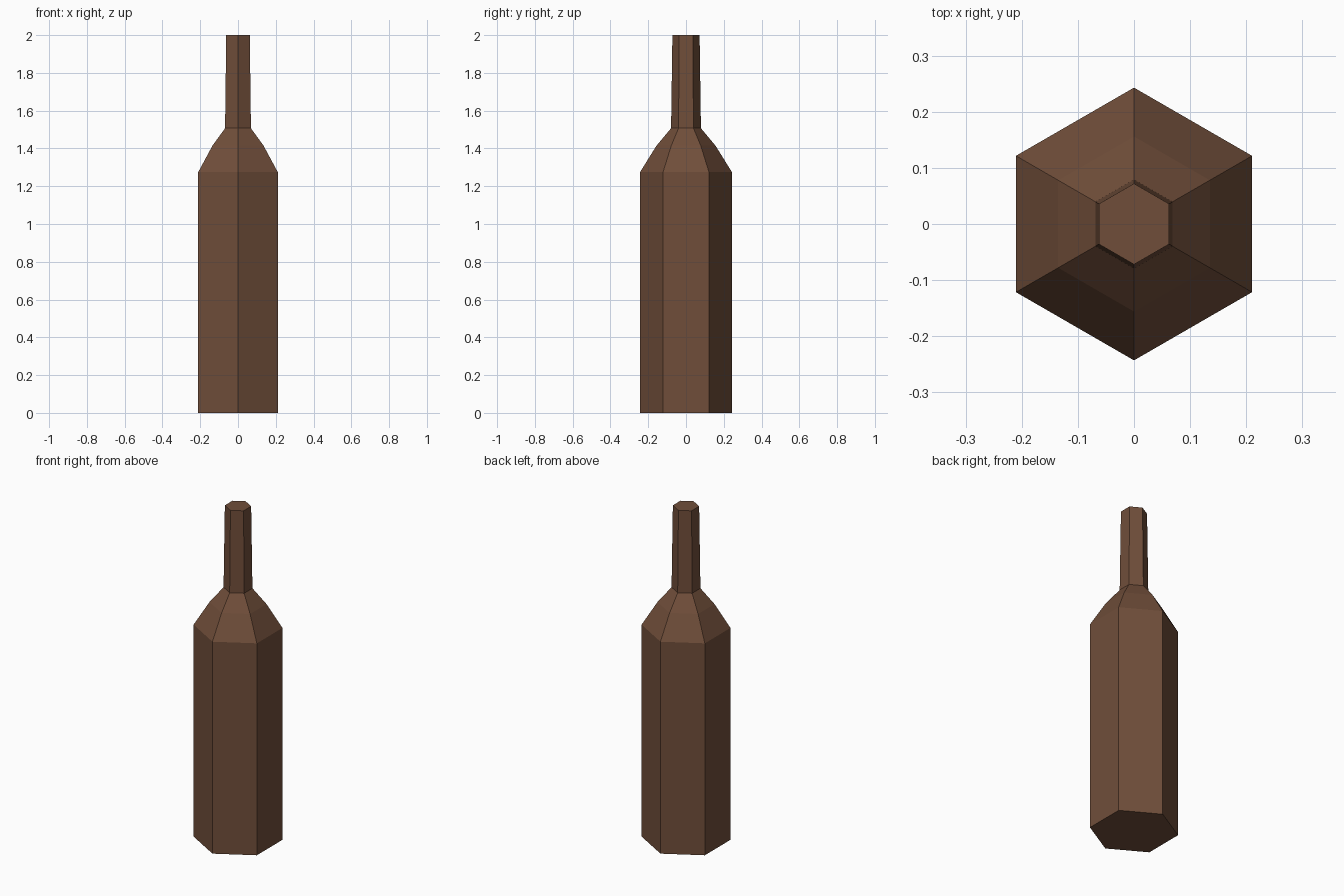
import bpy, bmesh, math

if "Cube" in bpy.data.objects:
    bpy.data.objects.remove(bpy.data.objects["Cube"])

SIDES = 6
# (radius, height) outline from base to lip
PROFILE = [(0.243, 0.0), (0.243, 1.275), (0.156, 1.415), (0.079, 1.507), (0.072, 2.0)]

bm = bmesh.new()
rings = []
for r, z in PROFILE:
    rings.append([bm.verts.new((r * math.cos(math.pi / 2 + i * math.tau / SIDES),
                                r * math.sin(math.pi / 2 + i * math.tau / SIDES), z))
                  for i in range(SIDES)])

# body, shoulder and neck walls
for low, high in zip(rings, rings[1:]):
    for i in range(SIDES):
        j = (i + 1) % SIDES
        bm.faces.new((low[i], low[j], high[j], high[i]))

# base and closed top
bm.faces.new(rings[0][::-1])
bm.faces.new(rings[-1])

mesh = bpy.data.meshes.new("bottle")
bm.to_mesh(mesh)
bm.free()
bottle = bpy.data.objects.new("bottle", mesh)
bpy.context.collection.objects.link(bottle)

# brown glass
mat = bpy.data.materials.new("brown_glass")
mat.diffuse_color = (0.162, 0.076, 0.042, 1)
mat.use_nodes = True
mat.node_tree.nodes["Principled BSDF"].inputs["Base Color"].default_value = mat.diffuse_color
mesh.materials.append(mat)
